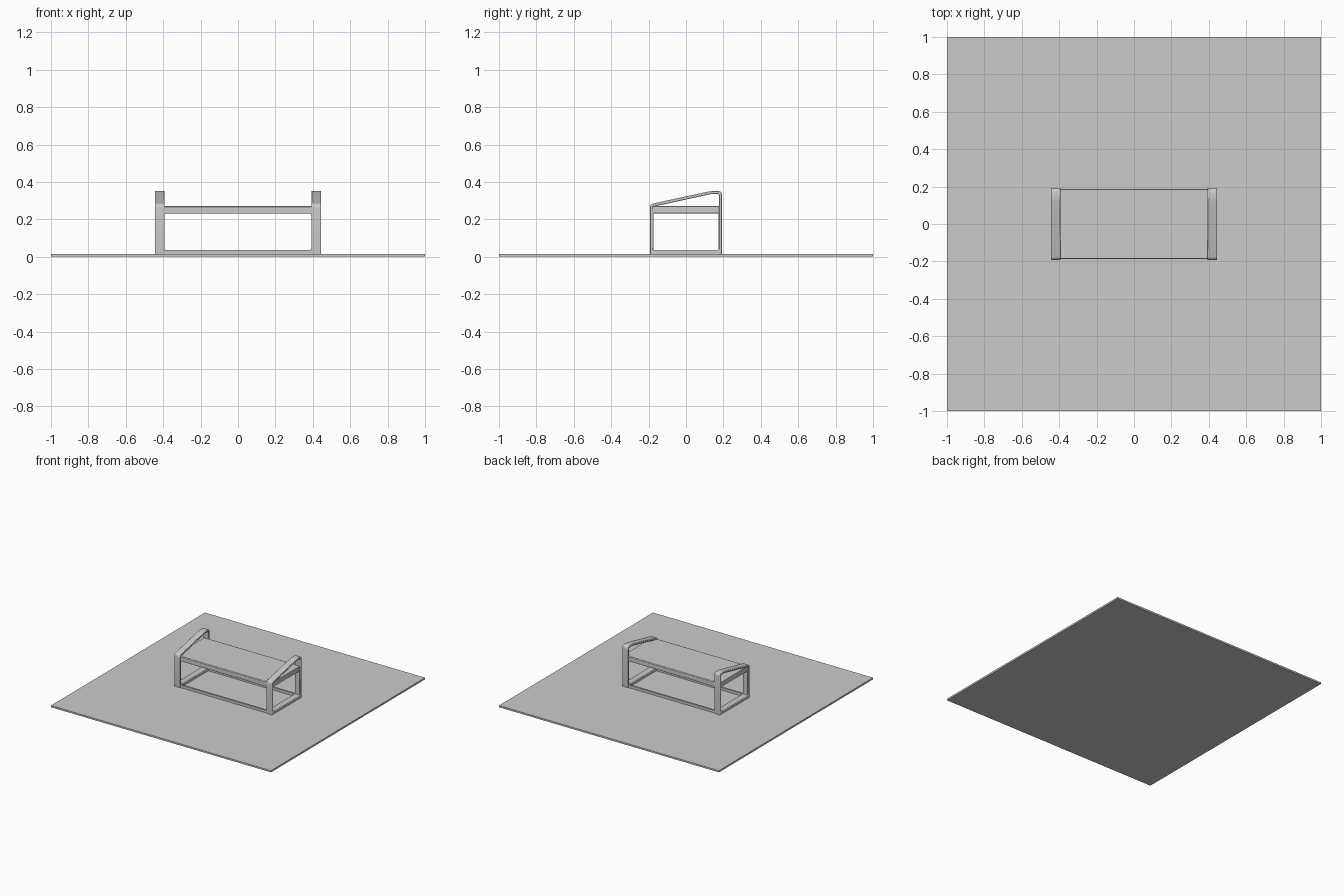
import bpy, bmesh, math
from mathutils import Vector

if "Cube" in bpy.data.objects:
    bpy.data.objects.remove(bpy.data.objects["Cube"])


def finish(name, bm, bevel):
    bmesh.ops.recalc_face_normals(bm, faces=bm.faces[:])
    mesh = bpy.data.meshes.new(name)
    bm.to_mesh(mesh)
    bm.free()
    ob = bpy.data.objects.new(name, mesh)
    bpy.context.collection.objects.link(ob)
    if bevel:
        mod = ob.modifiers.new("soft_edges", 'BEVEL')
        mod.width, mod.segments = bevel, 2
        mod.limit_method, mod.angle_limit = 'ANGLE', math.radians(40)
    bpy.ops.object.select_all(action='DESELECT')
    ob.select_set(True)
    bpy.context.view_layer.objects.active = ob
    bpy.ops.object.shade_smooth_by_angle(angle=math.radians(35))
    return ob


def box(name, lo, hi, bevel=0):
    bm = bmesh.new()
    bmesh.ops.create_cube(bm, size=1)
    for v in bm.verts:
        v.co = [(a + b) / 2 + c * (b - a) for a, b, c in zip(lo, hi, v.co)]
    return finish(name, bm, bevel)


def fillet(corners, seg=5):
    """Round each (u, z, radius) corner with a short curve."""
    pts = []
    for i, (u, z, r) in enumerate(corners):
        p = Vector((u, z))
        a = (Vector(corners[i - 1][:2]) - p).normalized() * r + p
        b = (Vector(corners[(i + 1) % len(corners)][:2]) - p).normalized() * r + p
        for k in range(seg + 1):
            t = k / seg
            pts.append(a * (1 - t) ** 2 + p * 2 * t * (1 - t) + b * t * t)
    return pts


def ring(name, outer, inner, d0, d1, along_x, bevel):
    """Closed band between two outlines, extruded from d0 to d1."""
    bm = bmesh.new()
    loops = [[bm.verts.new((d, p.x, p.y) if along_x else (p.x, d, p.y)) for p in fillet(o)]
             for o, d in ((outer, d0), (outer, d1), (inner, d1), (inner, d0))]
    n = len(loops[0])
    for a, b in zip(loops, loops[1:] + loops[:1]):
        for i in range(n):
            j = (i + 1) % n
            bm.faces.new((a[i], a[j], b[j], b[i]))
    return finish(name, bm, bevel)


# Floor sheet
box("floor_sheet", (-1, -1, 0), (1, 1, 0.014))

# End bands with sloping armrests
arm_out = [(-.193, .008, .004), (.193, .008, .004), (.193, .352, .025),
           (.135, .352, .02), (-.193, .281, .02)]
arm_in = [(-.178, .035, .01), (.177, .035, .01), (.177, .336, .014),
          (.137, .336, .016), (-.178, .267, .006)]
for side, x0 in (("left", -.445), ("right", .392)):
    ring(side + "_end_band", arm_out, arm_in, x0, x0 + .053, True, .004)

# Front and back frames with rounded openings
frame_out = [(-.438, .008, .004), (.438, .008, .004), (.438, .268, .004), (-.438, .268, .004)]
frame_in = [(-.395, .036, .015), (.395, .036, .015), (.395, .231, .015), (-.395, .231, .015)]
for side, y0 in (("front", -.188), ("back", .173)):
    ring(side + "_frame", frame_out, frame_in, y0, y0 + .015, False, .002)

# Seat board
box("seat", (-.437, -.186, .231), (.437, .186, .271), .003)
